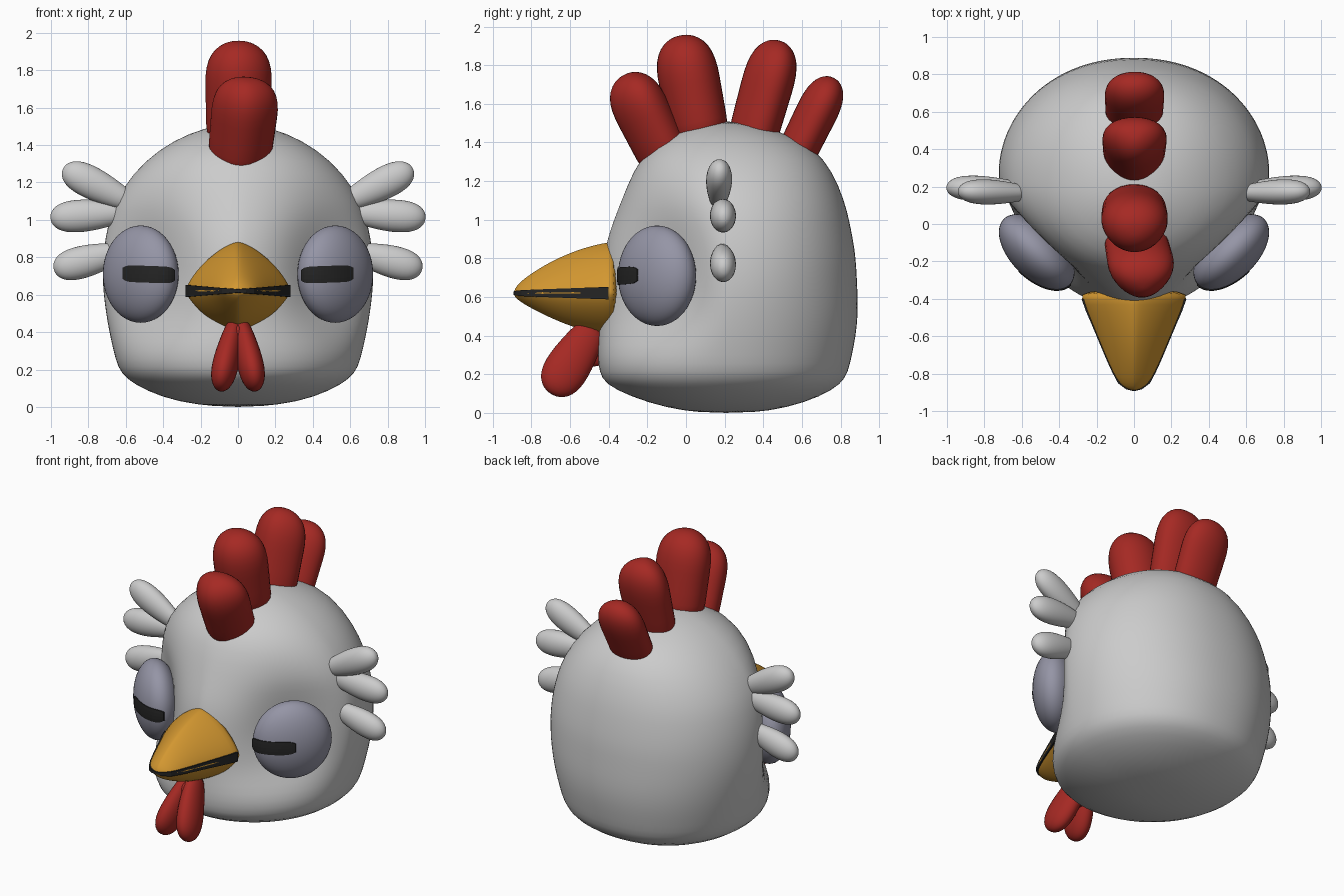
import bpy, bmesh, math
from mathutils import Vector

if "Cube" in bpy.data.objects:
    bpy.data.objects.remove(bpy.data.objects["Cube"])


def material(name, rgb):
    m = bpy.data.materials.new(name)
    m.diffuse_color = (*rgb, 1)
    m.use_nodes = True
    m.node_tree.nodes["Principled BSDF"].inputs["Base Color"].default_value = m.diffuse_color
    return m


RED = material("red", (0.38, 0.022, 0.017))
YELLOW = material("yellow", (0.65, 0.31, 0.03))
LILAC = material("lilac", (0.3, 0.3, 0.38))
BLACK = material("black", (0.018, 0.018, 0.018))


def loft(name, rings, mat=None, subdiv=1):
    """Skin a list of closed rings and cap both ends."""
    bm = bmesh.new()
    loops = [[bm.verts.new(p) for p in ring] for ring in rings]
    n = len(loops[0])
    for a, b in zip(loops, loops[1:]):
        for i in range(n):
            j = (i + 1) % n
            bm.faces.new((a[i], a[j], b[j], b[i]))
    bm.faces.new(loops[0][::-1])
    bm.faces.new(loops[-1])
    bmesh.ops.recalc_face_normals(bm, faces=bm.faces)
    me = bpy.data.meshes.new(name)
    bm.to_mesh(me)
    bm.free()
    me.shade_smooth()
    ob = bpy.data.objects.new(name, me)
    bpy.context.collection.objects.link(ob)
    if mat:
        me.materials.append(mat)
    if subdiv:
        ob.modifiers.new("smooth", "SUBSURF").levels = subdiv
        ob.modifiers["smooth"].render_levels = subdiv
    return ob


def spow(v, e):
    return math.copysign(abs(v) ** e, v)


def petal(name, base, tip, ru, rv, u_axis, mat=None, root=0.7, wedge=0.0):
    """Blunt rounded lobe from base to tip; wedge narrows one side of its section."""
    base, tip = Vector(base), Vector(tip)
    d = (tip - base).normalized()
    u = Vector(u_axis)
    u = (u - d * u.dot(d)).normalized()
    v = d.cross(u)
    profile = [(0, root), (0.25, root + (1 - root) * 0.55), (0.5, 0.97), (0.68, 1),
               (0.82, 0.92), (0.92, 0.72), (0.98, 0.42), (1.0, 0.14)]
    rings = []
    for t, k in profile:
        c = base.lerp(tip, t)
        rings.append([c + u * (ru * k * math.cos(a) * (1 + wedge * math.sin(a)))
                      + v * (rv * k * math.sin(a))
                      for a in (i * math.tau / 16 for i in range(16))])
    return loft(name, rings, mat)


# Head: height, half width, front y, back y, front roundness
sections = [
    (0.00, 0.10, 0.08, 0.34, 2), (0.025, 0.32, -0.10, 0.52, 2),
    (0.085, 0.49, -0.29, 0.70, 2), (0.15, 0.60, -0.42, 0.805, 2),
    (0.21, 0.645, -0.45, 0.84, 2), (0.30, 0.67, -0.46, 0.86, 2),
    (0.40, 0.695, -0.455, 0.88, 1.8), (0.50, 0.715, -0.45, 0.89, 1.65),
    (0.60, 0.73, -0.45, 0.89, 1.6), (0.70, 0.737, -0.44, 0.885, 1.6),
    (0.80, 0.733, -0.43, 0.88, 1.6), (0.90, 0.72, -0.41, 0.865, 1.6),
    (1.00, 0.695, -0.375, 0.845, 1.65), (1.10, 0.66, -0.335, 0.82, 1.75),
    (1.25, 0.565, -0.275, 0.76, 1.9), (1.38, 0.42, -0.19, 0.66, 2),
    (1.465, 0.26, -0.03, 0.47, 2), (1.51, 0.10, 0.10, 0.30, 2)]


def head_point(a, z, w, front, back, n):
    c, s = math.cos(a), math.sin(a)
    e = 2 / (2.15 if s > 0 else n)
    x = w * spow(c, e)
    y = 0.2 + (back - 0.2 if s > 0 else 0.2 - front) * spow(s, e)
    # soft sockets pressed in around the eyes
    d2 = ((abs(x) - 0.52) / 0.22) ** 2 + ((y + 0.15) / 0.22) ** 2 + ((z - 0.71) / 0.23) ** 2
    dent = 0.085 * math.exp(-0.5 * d2)
    return (x - math.copysign(dent, x), y + dent, z)


loft("head", [[head_point(i * math.tau / 64, *s) for i in range(64)] for s in sections])

# Beak: y, half width, height above and below the mouth line
beak = [(-0.35, 0.287, 0.27, 0.225), (-0.40, 0.283, 0.265, 0.222), (-0.46, 0.262, 0.255, 0.21),
        (-0.58, 0.21, 0.22, 0.18), (-0.70, 0.16, 0.165, 0.13), (-0.79, 0.12, 0.11, 0.085),
        (-0.85, 0.088, 0.066, 0.05), (-0.882, 0.045, 0.032, 0.025), (-0.89, 0.012, 0.01, 0.01)]
MOUTH = 0.62
rings = []
for y, w, up, down in beak:
    ring = []
    for i in range(32):
        a = i * math.tau / 32
        s = spow(math.sin(a), 2 / 1.4)
        ring.append((w * spow(math.cos(a), 2 / 1.4), y, MOUTH + s * (up if s > 0 else down)))
    rings.append(ring)
loft("beak", rings, YELLOW)

# Dark mouth line wrapped round the beak
rings = []
for y, w, up, down in beak[1:]:
    h = 0.008 + 0.085 * w
    x = w - 0.003
    rings.append([(-x, y - 0.002, MOUTH - h), (x, y - 0.002, MOUTH - h),
                  (x, y - 0.002, MOUTH + h), (-x, y - 0.002, MOUTH + h)])
loft("mouth_line", rings, BLACK, 0).data.shade_flat()

# Eyes: flattened ovals facing diagonally outwards, with slit pupils
EYE = Vector((0.52, -0.15, 0.71))
LONG, DEEP, TALL = 0.25, 0.14, 0.26
VAR, COV = (LONG ** 2 + DEEP ** 2) / 2, (LONG ** 2 - DEEP ** 2) / 2


def on_eye(x, z, k):
    """Front y of the eye surface grown by k."""
    dx = x - EYE.x
    q = 1 - dx * dx / (VAR * k * k) - ((z - EYE.z) / (TALL * k)) ** 2
    return EYE.y + dx * COV / VAR - k * math.sqrt((VAR - COV ** 2 / VAR) * max(q, 0))


for side, label in ((1, "right"), (-1, "left")):
    bpy.ops.mesh.primitive_uv_sphere_add(segments=48, ring_count=24, radius=1,
                                         location=(side * EYE.x, EYE.y, EYE.z),
                                         rotation=(0, 0, side * math.pi / 4))
    eye = bpy.context.object
    eye.name = "eye_" + label
    eye.scale = (LONG, DEEP, TALL)
    eye.data.materials.append(LILAC)
    eye.data.shade_smooth()
    rings = []
    for i in range(17):
        t = i / 16
        x = 0.338 + 0.28 * t
        h = 0.045 * (1 - abs(2 * t - 1) ** 8 * 0.35)
        mid = 0.704 + 0.01 * t
        zs = [mid + h * k for k in (-1, -0.5, 0, 0.5, 1)]
        rings.append([(side * x, on_eye(x, z, 1.025), z) for z in zs] +
                     [(side * x, on_eye(x, z, 0.96), z) for z in reversed(zs)])
    loft("pupil_" + label, rings, BLACK, 0).data.shade_flat()

# Comb lobes, front to back
for i, (base, tip, rx, ry, wedge) in enumerate([
        ((0.0, -0.07, 1.25), (0.055, -0.32, 1.75), 0.18, 0.15, 0.25),
        ((0.0, 0.09, 1.36), (0.005, -0.03, 1.955), 0.185, 0.165, 0.1),
        ((0.0, 0.32, 1.34), (0.005, 0.485, 1.928), 0.175, 0.14, 0.25),
        ((0.0, 0.53, 1.26), (0.005, 0.765, 1.735), 0.165, 0.112, 0.1)]):
    petal(f"comb_{i + 1}", base, tip, rx, ry, (1, 0, 0), RED, 0.9, wedge)

for side, label in ((1, "right"), (-1, "left")):
    # Cheek feathers
    for i, (y, x0, z0, x1, z1) in enumerate([(0.165, 0.55, 1.08, 0.935, 1.275),
                                             (0.185, 0.58, 1.04, 1.003, 1.01),
                                             (0.185, 0.60, 0.835, 0.985, 0.735)]):
        petal(f"feather_{label}_{i + 1}", (side * x0, y, z0), (side * x1, y + 0.01, z1),
              0.07, 0.09, (0, 1, 0), None, 0.5)
    # Wattle lobes
    petal("wattle_" + label, (side * 0.008, -0.47, 0.46), (side * 0.098, -0.70, 0.10),
          0.073, 0.12, (1, 0, 0), RED, 0.6)
# Wattle root joining beak and chin
petal("wattle_root", (0, -0.40, 0.34), (0, -0.62, 0.34), 0.045, 0.11, (1, 0, 0), RED, 0.8)
